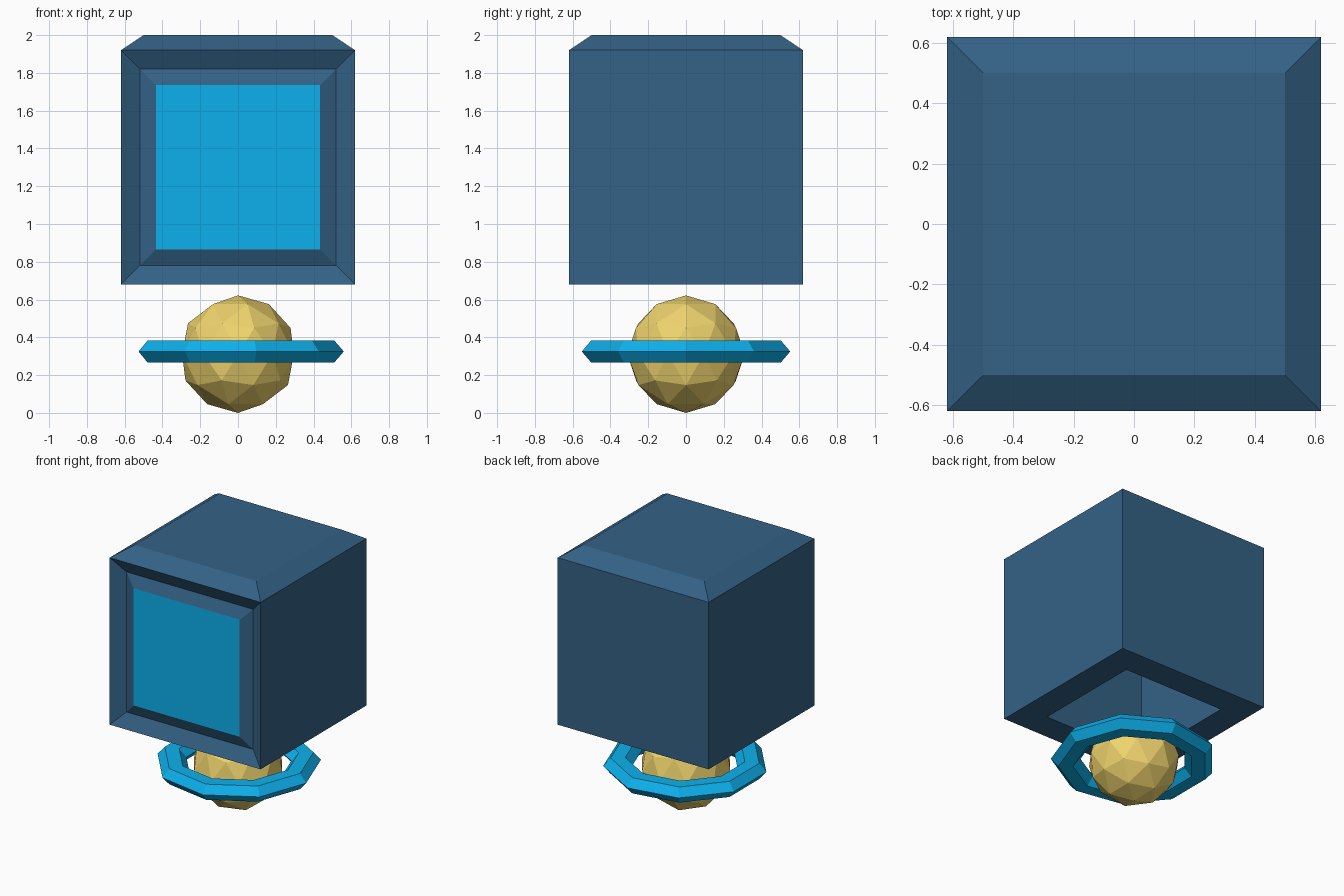
import bpy, bmesh
from math import cos, sin, pi
from mathutils import Matrix, Vector

if "Cube" in bpy.data.objects:
    bpy.data.objects.remove(bpy.data.objects["Cube"])


def material(name, color):
    m = bpy.data.materials.new(name)
    m.diffuse_color = (*color, 1)
    m.use_nodes = True
    m.node_tree.nodes["Principled BSDF"].inputs["Base Color"].default_value = m.diffuse_color
    return m


def add_object(name, bm, *mats):
    mesh = bpy.data.meshes.new(name)
    bm.normal_update()
    bm.to_mesh(mesh)
    bm.free()
    for m in mats:
        mesh.materials.append(m)
    obj = bpy.data.objects.new(name, mesh)
    bpy.context.collection.objects.link(obj)
    return obj


def step(bm, face, inset, depth):
    """Inset a face, then push it along its normal."""
    normal = face.normal.copy()
    bmesh.ops.inset_region(bm, faces=[face], thickness=inset, use_even_offset=True)
    bmesh.ops.translate(bm, verts=face.verts[:], vec=normal * depth)
    bm.normal_update()


navy = material("navy", (0.034, 0.122, 0.238))
blue = material("bright_blue", (0.004, 0.434, 0.84))
gold = material("gold", (0.87, 0.66, 0.156))

# Head block: chamfered top, recessed front with raised screen, hollow underside
bm = bmesh.new()
bmesh.ops.create_cube(bm, size=1.24, matrix=Matrix.Translation((0, 0, 1.30)))
bm.normal_update()


def facing(direction):
    return max(bm.faces, key=lambda f: f.normal.dot(Vector(direction)))


top, front, bottom = facing((0, 0, 1)), facing((0, -1, 0)), facing((0, 0, -1))
step(bm, top, 0.12, 0.08)
step(bm, front, 0.10, -0.055)
step(bm, front, 0.085, 0.037)
front.material_index = 1
step(bm, bottom, 0.205, 0)
step(bm, bottom, 0.001, -1.10)
add_object("head_block", bm, navy, blue)

# Ball underneath
bm = bmesh.new()
bmesh.ops.create_icosphere(bm, subdivisions=2, radius=0.311,
                           matrix=Matrix.Translation((0, 0, 0.311)))
add_object("ball", bm, gold)

# Flattened low-poly ring around the ball
SIDES, SECTION = 9, 6
bm = bmesh.new()
loops = []
for i in range(SIDES):
    a = 2 * pi * i / SIDES
    loop = []
    for j in range(SECTION):
        b = 2 * pi * j / SECTION
        r = 0.46 + 0.10 * cos(b)
        loop.append(bm.verts.new((r * cos(a), r * sin(a), 0.325 + 0.067 * sin(b))))
    loops.append(loop)
for i in range(SIDES):
    p, q = loops[i], loops[(i + 1) % SIDES]
    for j in range(SECTION):
        k = (j + 1) % SECTION
        bm.faces.new((p[j], q[j], q[k], p[k]))
add_object("ring", bm, blue)
